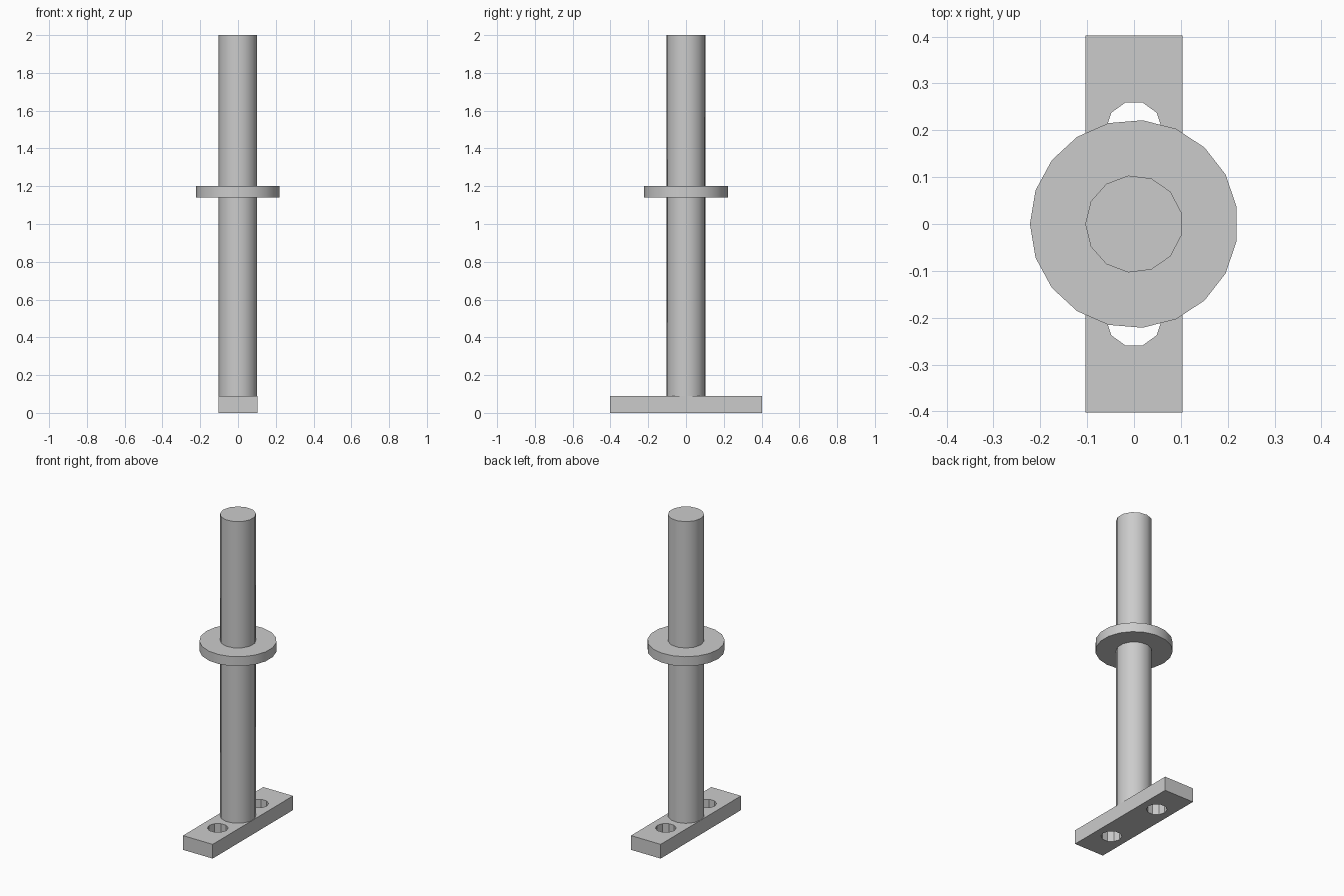
import bpy, bmesh, math

cube = bpy.data.objects.get("Cube")
if cube:
    bpy.data.objects.remove(cube, do_unlink=True)

# Single plain grey finish
grey = bpy.data.materials.new("plain_grey")
grey.use_nodes = True
grey.diffuse_color = (0.6, 0.6, 0.6, 1)
grey.node_tree.nodes["Principled BSDF"].inputs["Base Color"].default_value = (0.6, 0.6, 0.6, 1)


def prism(name, outline, bottom, top):
    """Extrude a counter-clockwise outline upward from bottom to top."""
    bm = bmesh.new()
    base = bm.faces.new([bm.verts.new((x, y, bottom)) for x, y in outline])
    extruded = bmesh.ops.extrude_face_region(bm, geom=[base], use_keep_orig=True)
    for item in extruded["geom"]:
        if isinstance(item, bmesh.types.BMVert):
            item.co.z = top
    bmesh.ops.recalc_face_normals(bm, faces=bm.faces)
    mesh = bpy.data.meshes.new(name)
    bm.to_mesh(mesh)
    bm.free()
    mesh.materials.append(grey)
    obj = bpy.data.objects.new(name, mesh)
    bpy.context.collection.objects.link(obj)
    return obj


def activate(obj):
    bpy.ops.object.select_all(action="DESELECT")
    obj.select_set(True)
    bpy.context.view_layer.objects.active = obj


def ring(radius, sides, y=0, start=math.pi):
    angles = [start + math.tau * i / sides for i in range(sides)]
    return [(radius * math.cos(a), y + radius * math.sin(a)) for a in angles]


# Rectangular foot plate with two bolt holes
W, L, H = 0.104, 0.402, 0.09
base_plate = prism("base_plate", [(-W, -L), (W, -L), (W, L), (-W, L)], 0, H)
for y in (-0.202, 0.202):
    cutter = prism("hole_cutter", ring(0.06, 10, y), -H, 2 * H)
    cutter.hide_render = True
    hole = base_plate.modifiers.new("bolt_hole", "BOOLEAN")
    hole.operation = "DIFFERENCE"
    hole.solver = "EXACT"
    hole.object = cutter
    activate(base_plate)
    bpy.ops.object.modifier_apply(modifier=hole.name)
    bpy.data.objects.remove(cutter, do_unlink=True)

# Upright rod and the collar around it
shaft = prism("shaft", ring(0.104, 13), H / 2, 2)
collar = prism("collar", ring(0.222, 19), 1.14, 1.2)
for part in (shaft, collar):
    activate(part)
    bpy.ops.object.shade_smooth_by_angle(angle=math.radians(32))
